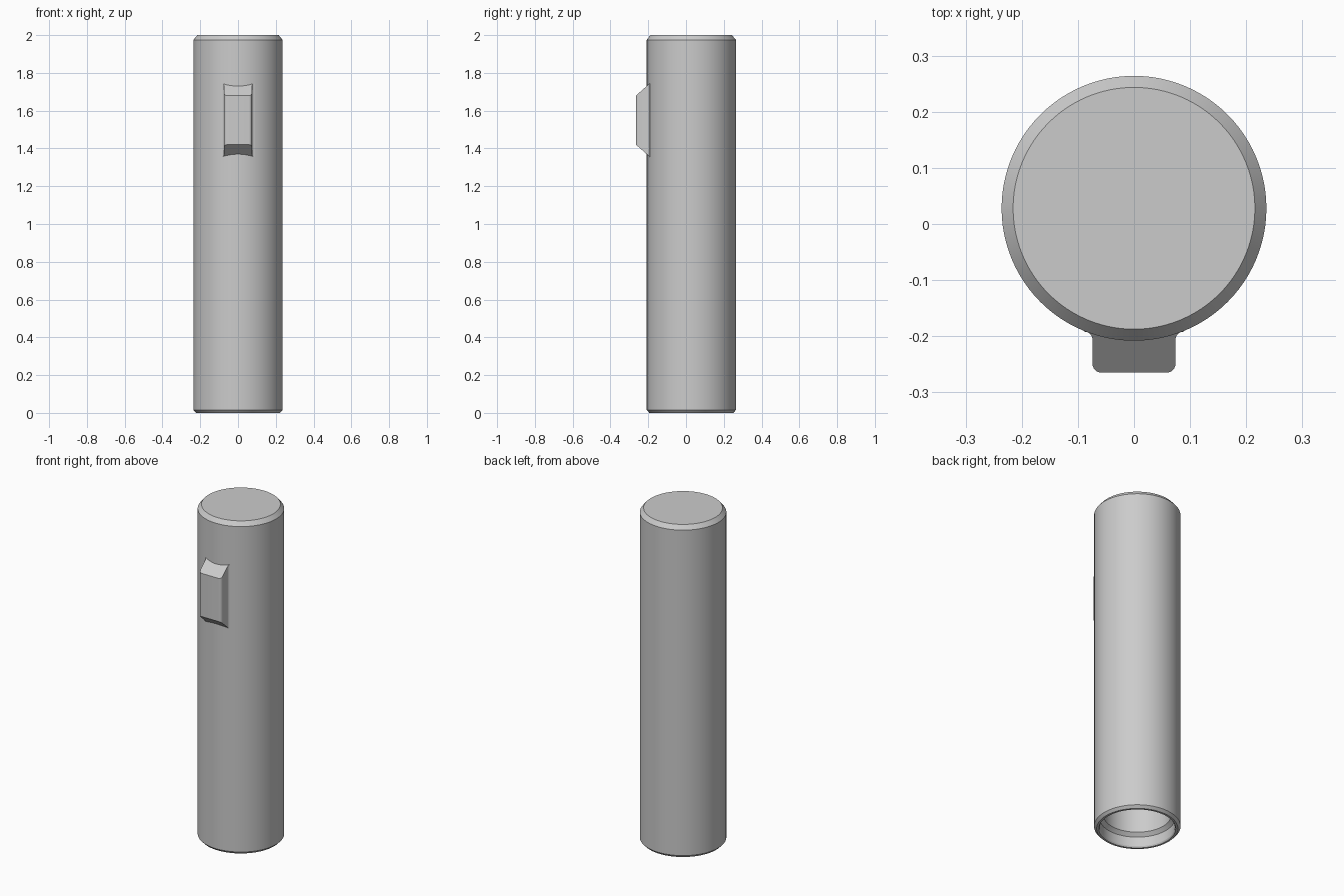
import bpy, bmesh, math
from mathutils import Vector

cube = bpy.data.objects.get("Cube")
if cube:
    bpy.data.objects.remove(cube, do_unlink=True)

AXIS_Y = 0.028
SEGMENTS = 96

grey = bpy.data.materials.new("plain_grey")
grey.use_nodes = True
colour = (0.6, 0.6, 0.6, 1)
grey.diffuse_color = colour
grey.node_tree.nodes["Principled BSDF"].inputs["Base Color"].default_value = colour


def finish(bm, name):
    bmesh.ops.recalc_face_normals(bm, faces=bm.faces[:])
    mesh = bpy.data.meshes.new(name)
    bm.to_mesh(mesh)
    bm.free()
    mesh.materials.append(grey)
    obj = bpy.data.objects.new(name, mesh)
    bpy.context.collection.objects.link(obj)
    bpy.ops.object.select_all(action='DESELECT')
    obj.select_set(True)
    bpy.context.view_layer.objects.active = obj
    bpy.ops.object.shade_smooth_by_angle(angle=math.radians(28))
    return obj


# Tube: closed chamfered top, open stepped bore at the bottom (radius, height)
profile = [(0.2155, 2.0), (0.236, 1.975), (0.236, 0.015), (0.222, 0.0),
           (0.21, 0.0), (0.205, 0.008), (0.205, 0.065), (0.185, 0.085), (0.185, 1.95)]
bm = bmesh.new()
rings = []
for r, z in profile:
    angles = [2 * math.pi * i / SEGMENTS for i in range(SEGMENTS)]
    rings.append([bm.verts.new((r * math.cos(a), AXIS_Y + r * math.sin(a), z)) for a in angles])
for a, b in zip(rings, rings[1:]):
    for i in range(SEGMENTS):
        j = (i + 1) % SEGMENTS
        bm.faces.new((a[i], a[j], b[j], b[i]))
bm.faces.new(rings[0])
bm.faces.new(rings[-1])
finish(bm, "tube_body")

# Button: rounded plan with a flared foot, extruded upward
half, front, corner, foot = 0.074, -0.265, 0.016, 0.014
side = []
for i in range(7):
    a = math.pi / 2 * i / 6
    side.append((half - corner + corner * math.sin(a), front + corner - corner * math.cos(a)))
for i in range(7):
    a = math.pi / 2 * i / 6
    side.append((half + foot - foot * math.cos(a), -0.206 + foot * math.sin(a)))
side.append((half + foot, -0.18))
plan = side + [(-x, y) for x, y in reversed(side)]
bm = bmesh.new()
base = bm.faces.new([bm.verts.new((x, y, 1.3)) for x, y in plan])
top = bmesh.ops.extrude_face_region(bm, geom=[base])
bmesh.ops.translate(bm, vec=(0, 0, 0.5),
                    verts=[g for g in top["geom"] if isinstance(g, bmesh.types.BMVert)])

# Slope the upper and lower ends of the button
for z, sign in ((1.68, 1), (1.42, -1)):
    cut = bmesh.ops.bisect_plane(bm, geom=bm.verts[:] + bm.edges[:] + bm.faces[:],
                                 plane_co=(0, front, z),
                                 plane_no=Vector((0, -0.053, 0.06 * sign)).normalized(),
                                 clear_outer=True)
    rim = [g for g in cut["geom_cut"] if isinstance(g, bmesh.types.BMEdge)]
    bmesh.ops.holes_fill(bm, edges=rim, sides=0)
finish(bm, "side_button")
